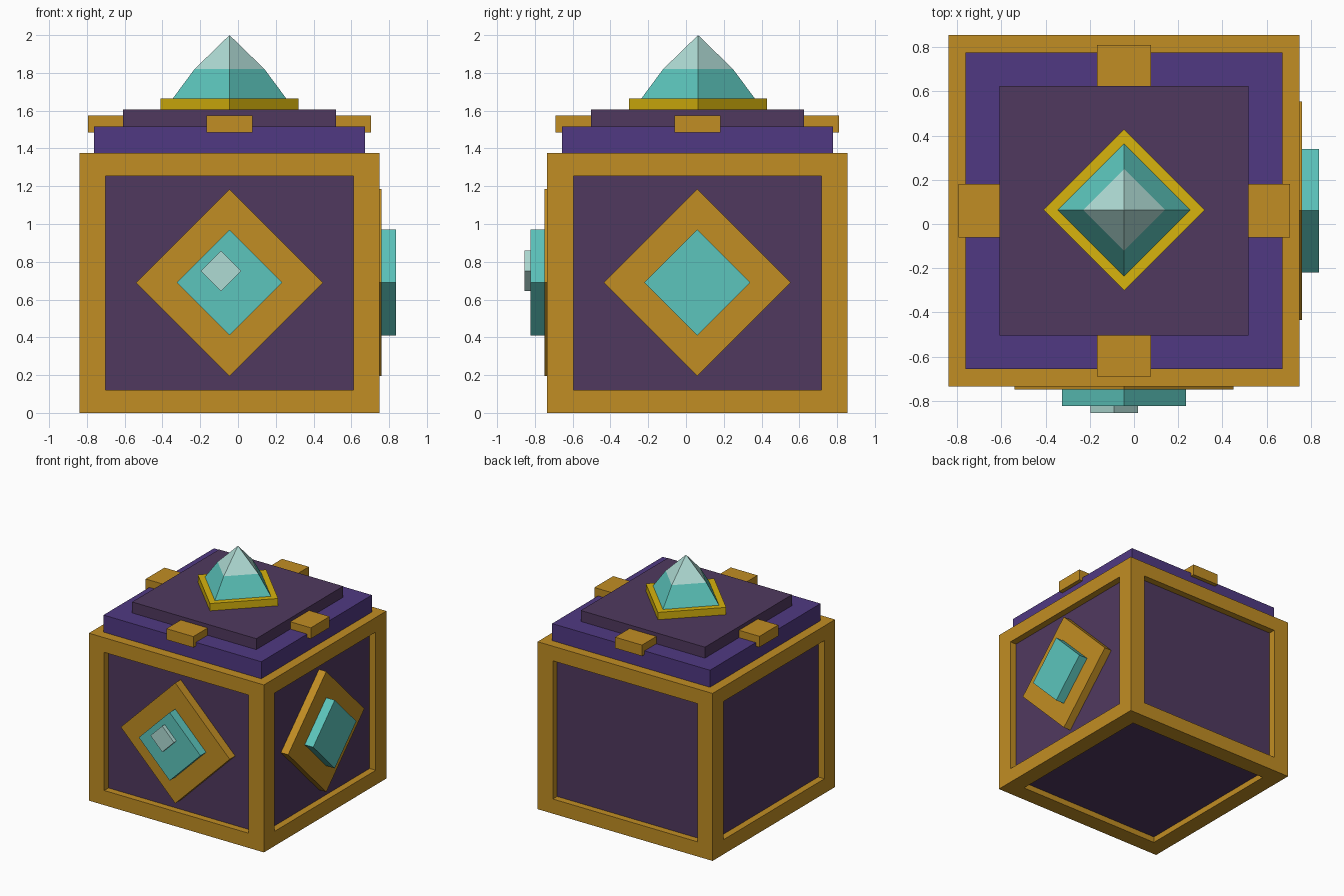
import bpy
import bmesh
from math import pi
from mathutils import Matrix, Vector

if "Cube" in bpy.data.objects:
    bpy.data.objects.remove(bpy.data.objects["Cube"], do_unlink=True)


def material(name, r, g, b):
    """Flat material from 0-255 display values, stored as linear colour."""
    colour = [(c / 255 / 12.92) if c < 11 else ((c / 255 + 0.055) / 1.055) ** 2.4
              for c in (r, g, b)] + [1.0]
    mat = bpy.data.materials.new(name)
    mat.use_nodes = True
    mat.diffuse_color = colour
    mat.node_tree.nodes["Principled BSDF"].inputs["Base Color"].default_value = colour
    return mat


amber = material("amber", 193, 141, 35)
dark_purple = material("dark purple", 80, 57, 95)
violet = material("violet", 80, 57, 130)
teal = material("teal", 92, 197, 188)
pale = material("pale aqua", 175, 219, 212)
yellow = material("yellow", 215, 179, 13)

CX, CY = -0.045, 0.06          # centre line of the box
HALF, HEIGHT = 0.795, 1.375    # box half width and height
MID = 0.69                     # height of the side ornaments


def finish(bm, name, *mats):
    bmesh.ops.recalc_face_normals(bm, faces=bm.faces)
    mesh = bpy.data.meshes.new(name)
    bm.to_mesh(mesh)
    bm.free()
    for mat in mats:
        mesh.materials.append(mat)
    obj = bpy.data.objects.new(name, mesh)
    bpy.context.collection.objects.link(obj)
    return obj


def block(name, centre, size, mat):
    bm = bmesh.new()
    bmesh.ops.create_cube(bm, size=1)
    bmesh.ops.transform(bm, verts=bm.verts,
                        matrix=Matrix.Translation(centre) @ Matrix.Diagonal((*size, 1)))
    return finish(bm, name, mat)


def diamond(name, centre, depth, mat, r1, r2=None, turn=Matrix()):
    """Four-sided prism or pyramid with its corners on the axes."""
    bm = bmesh.new()
    bmesh.ops.create_cone(bm, cap_ends=True, segments=4, radius1=r1,
                          radius2=r1 if r2 is None else r2, depth=depth)
    bmesh.ops.remove_doubles(bm, verts=bm.verts, dist=0.0001)
    bmesh.ops.transform(bm, verts=bm.verts, matrix=Matrix.Translation(centre) @ turn)
    return finish(bm, name, mat)


# Box: frame with a sunken panel on every face but the top
bm = bmesh.new()
bmesh.ops.create_cube(bm, size=1)
panels = [f for f in bm.faces if f.normal.z < 0.5]
bmesh.ops.inset_individual(bm, faces=panels, thickness=0.1235, depth=0)
bmesh.ops.inset_individual(bm, faces=panels, thickness=0, depth=-0.035)
for face in panels:
    face.material_index = 1
bmesh.ops.transform(bm, verts=bm.verts,
                    matrix=Matrix.Translation((CX, CY, HEIGHT / 2))
                    @ Matrix.Diagonal((2 * HALF, 2 * HALF, HEIGHT, 1)))
finish(bm, "box_frame", amber, dark_purple)

# Stepped lid
block("lid_lower", (CX, CY, 1.445), (1.434, 1.434, 0.14), violet)
block("lid_upper", (CX, CY, 1.56), (1.128, 1.128, 0.09), dark_purple)

# Clips on the four lid edges
for name, dx, dy in (("left", 1, 0), ("right", -1, 0), ("back", 0, 1), ("front", 0, -1)):
    size = (0.2 if dx else 0.244, 0.2 if dy else 0.244, 0.09)
    block("lid_clip_" + name, (CX + dx * 0.65, CY + dy * 0.65, 1.53), size, amber)

# Crystal on the lid
diamond("crystal_base", (CX, CY + 0.004, 1.635), 0.06, yellow, 0.365)
diamond("crystal_body", (CX, CY + 0.004, 1.7425), 0.155, teal, 0.30, 0.185)
diamond("crystal_tip", (CX, CY + 0.004, 1.91), 0.18, pale, 0.185, 0)


# Stacked ornaments on the front and left sides
def ornament(name, out, turn, plate_end, gem_end):
    base = Vector((CX, CY, MID))
    inner = HALF - 0.06
    for part, start, end, mat, radius in (("plate", inner, plate_end, amber, 0.495),
                                          ("gem", plate_end, gem_end, teal, 0.28)):
        diamond(f"{name}_{part}", base + out * (start + end) / 2, end - start,
                mat, radius, turn=turn)


facing_front = Matrix.Rotation(pi / 2, 4, "X")
ornament("front", Vector((0, -1, 0)), facing_front, HALF + 0.015, 0.883)
ornament("left", Vector((1, 0, 0)), Matrix.Rotation(pi / 2, 4, "Y"), HALF + 0.01, 0.882)
diamond("front_glint", (-0.09, -0.839, 0.752), 0.032, pale, 0.107, turn=facing_front)
